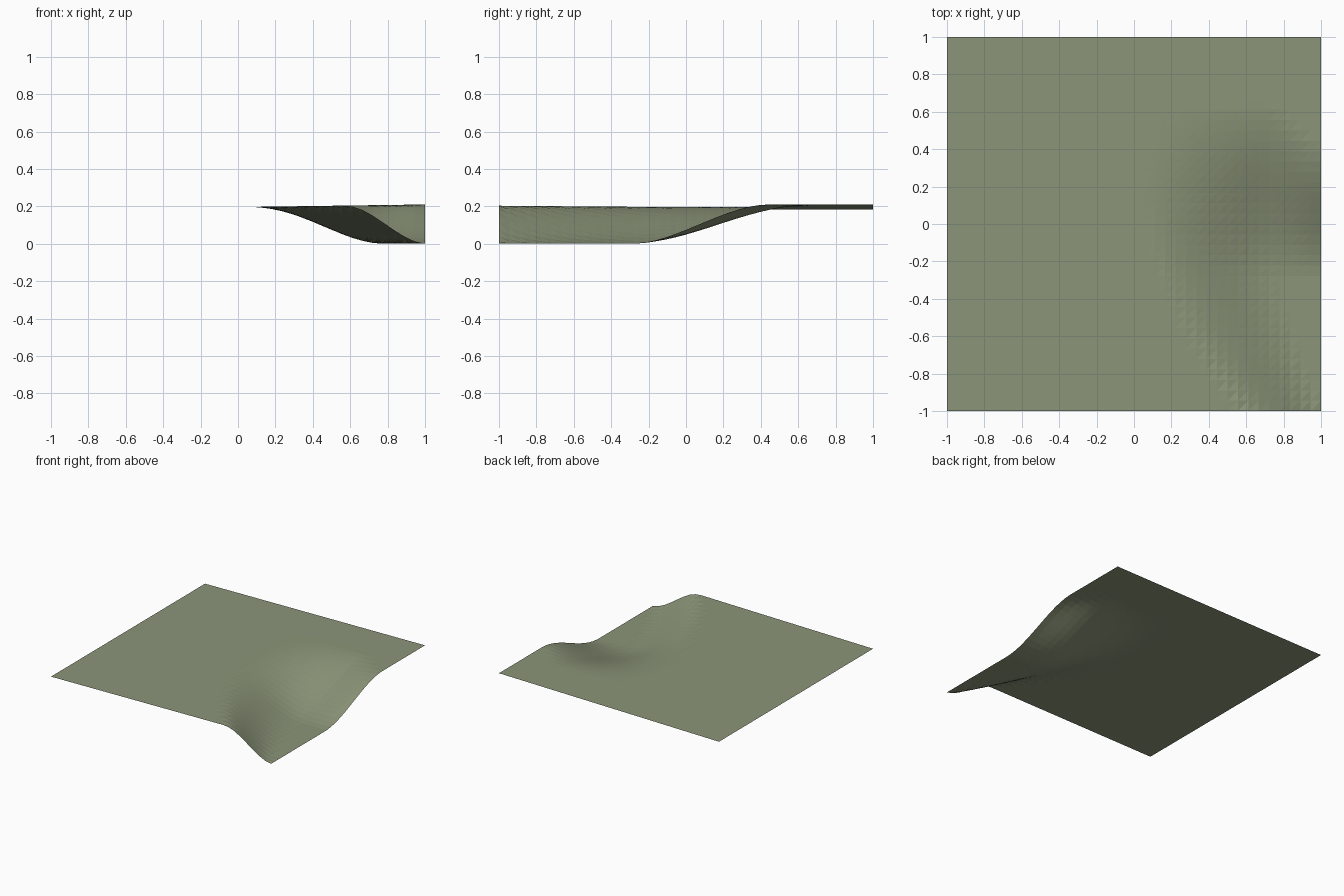
import bpy
import bmesh

# Remove the default object
cube = bpy.data.objects.get("Cube")
if cube:
    bpy.data.objects.remove(cube, do_unlink=True)


def smooth(a, b, v):
    """Ease from 0 at a to 1 at b."""
    t = max(0.0, min(1.0, (v - a) / (b - a)))
    return t * t * (3 - 2 * t)


def ground_height(x, y):
    # Gently tilted plateau
    plateau = 0.196 + 0.014 * x
    # Curved side bank: swings right and steepens toward the front
    bend = max(0.0, (0.25 - y) / 1.25) ** 2
    middle = 0.38 + 0.41 * bend
    half_width = 0.34 - 0.12 * bend
    side = smooth(middle - half_width, middle + half_width, x)
    # Back bank: its top edge comes forward at the right border
    crest = 0.65 - 0.2 * smooth(0.7, 1.0, x)
    back = 1 - smooth(-0.3, crest, y)
    return plateau * (1 - side * back)


# Ground material
green = bpy.data.materials.new("moss_green")
green.use_nodes = True
colour = (0.26, 0.30, 0.19, 1)
green.diffuse_color = colour
green.node_tree.nodes["Principled BSDF"].inputs["Base Color"].default_value = colour

# Terrain sheet: a flat grid raised by the height rule, faceted
bm = bmesh.new()
bmesh.ops.create_grid(bm, x_segments=36, y_segments=36, size=1)
for v in bm.verts:
    v.co.z = ground_height(v.co.x, v.co.y)
bmesh.ops.triangulate(bm, faces=bm.faces[:], quad_method='FIXED')
mesh = bpy.data.meshes.new("terrain")
bm.to_mesh(mesh)
bm.free()
mesh.materials.append(green)
terrain = bpy.data.objects.new("terrain", mesh)
bpy.context.collection.objects.link(terrain)
